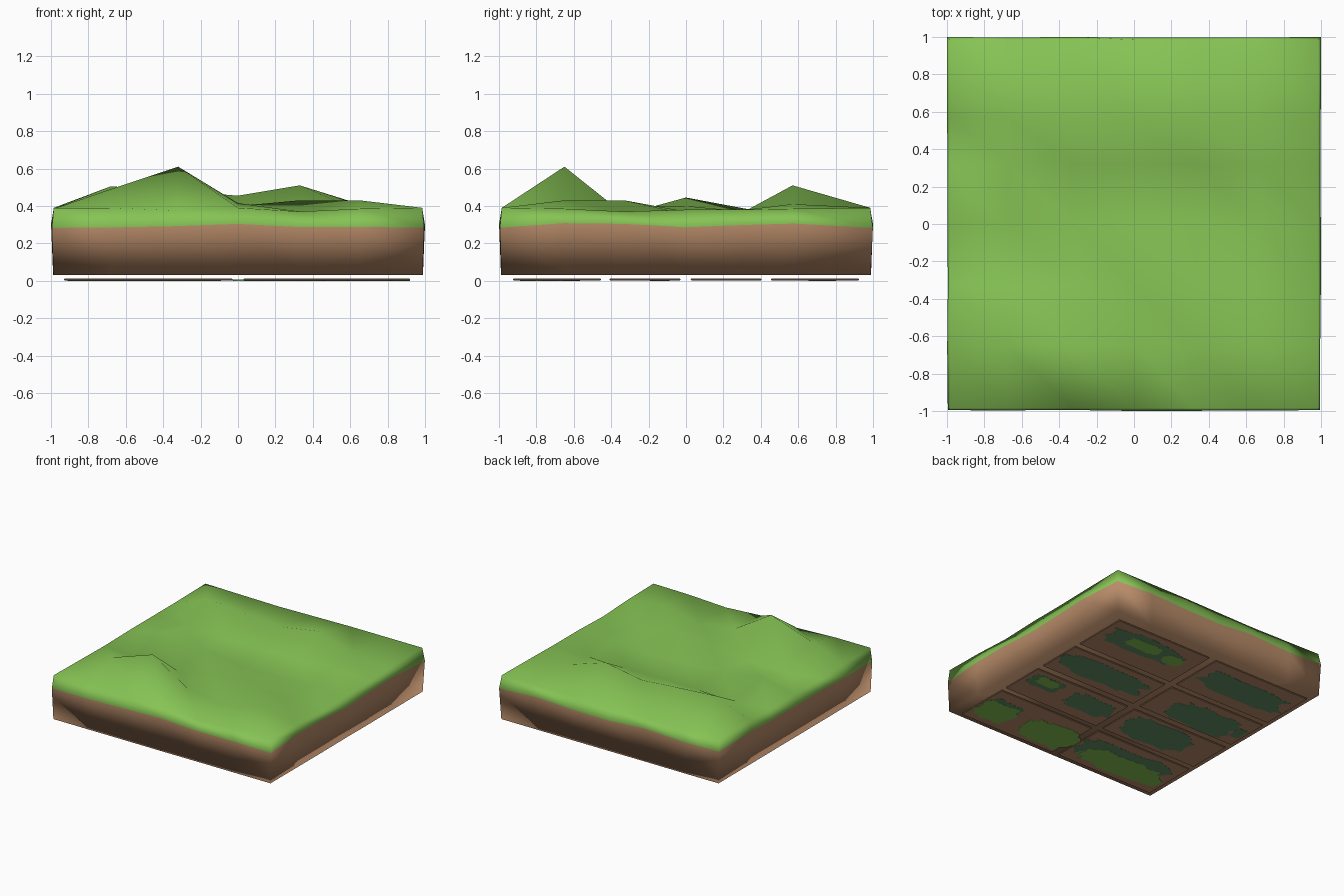
import bpy, bmesh, math, random

if "Cube" in bpy.data.objects:
    bpy.data.objects.remove(bpy.data.objects["Cube"])
random.seed(4)


def material(name, rgb):
    m = bpy.data.materials.new(name)
    m.diffuse_color = (*rgb, 1)
    m.use_nodes = True
    m.node_tree.nodes["Principled BSDF"].inputs["Base Color"].default_value = m.diffuse_color
    return m


GRASS = material("grass green", (0.24, 0.55, 0.09))
EARTH = material("earth tan", (0.48, 0.26, 0.14))
MOSS = material("moss green", (0.13, 0.28, 0.13))


def make_object(name, bm, mats):
    bmesh.ops.recalc_face_normals(bm, faces=bm.faces)
    me = bpy.data.meshes.new(name)
    bm.to_mesh(me)
    bm.free()
    for m in mats:
        me.materials.append(m)
    ob = bpy.data.objects.new(name, me)
    bpy.context.collection.objects.link(ob)
    return ob


# Terrain block: heights of the 7 x 7 grid points, rows from front to back
heights = [
    [0.39, 0.39, 0.375, 0.39, 0.37, 0.385, 0.39],
    [0.385, 0.49, 0.61, 0.415, 0.365, 0.43, 0.385],
    [0.38, 0.355, 0.355, 0.40, 0.43, 0.365, 0.37],
    [0.385, 0.445, 0.40, 0.37, 0.355, 0.37, 0.38],
    [0.385, 0.37, 0.37, 0.37, 0.37, 0.375, 0.38],
    [0.385, 0.505, 0.48, 0.455, 0.51, 0.41, 0.385],
    [0.39, 0.385, 0.38, 0.385, 0.39, 0.39, 0.39],
]
cols = [-0.985, -0.68, -0.32, 0, 0.33, 0.65, 0.985]
rows = [-0.985, -0.65, -0.33, 0, 0.32, 0.57, 0.985]
bm = bmesh.new()
grid = [[bm.verts.new((x, y, heights[j][i])) for i, x in enumerate(cols)]
        for j, y in enumerate(rows)]
for j in range(6):
    for i in range(6):
        a, b, c, d = grid[j][i], grid[j][i + 1], grid[j + 1][i + 1], grid[j + 1][i]
        bm.faces.new((a, b, d))
        bm.faces.new((b, c, d))

# Walls: rings hung from the rim, grass lip above and earth below
rim = ([grid[0][i] for i in range(6)] + [grid[j][6] for j in range(6)]
       + [grid[6][i] for i in range(6, 0, -1)] + [grid[j][0] for j in range(6, 0, -1)])
above = rim
for z, r, wave, push, mat in ((0.295, 0.997, 0.015, 0.003, 0),
                              (0.03, 0.988, 0, 0.001, 1)):
    ring = []
    for v in rim:
        s = (r + random.uniform(-push, push)) / 0.985
        ring.append(bm.verts.new((v.co.x * s, v.co.y * s, z + random.uniform(-wave, wave))))
    for k in range(24):
        n = (k + 1) % 24
        f = bm.faces.new((above[k], above[n], ring[n], ring[k]))
        f.material_index = mat
    above = ring

# Earth floor closing the block, shaded into the walls
centre = bm.verts.new((0, 0, 0.03))
for k in range(24):
    bm.faces.new((above[(k + 1) % 24], above[k], centre)).material_index = 1
for f in bm.faces:
    f.smooth = True
block = make_object("terrain_block", bm, [GRASS, EARTH])
wn = block.modifiers.new("area_normals", 'WEIGHTED_NORMAL')
wn.mode = 'FACE_AREA'
wn.weight = 50


def slab(name, points, z0, z1, mat, bevel=0):
    """Extruded outline."""
    bm = bmesh.new()
    f = bm.faces.new([bm.verts.new((x, y, z0)) for x, y in points])
    new = bmesh.ops.extrude_face_region(bm, geom=[f])["geom"]
    bmesh.ops.translate(bm, vec=(0, 0, z1 - z0),
                        verts=[g for g in new if isinstance(g, bmesh.types.BMVert)])
    if bevel:
        bmesh.ops.bevel(bm, geom=bm.edges[:], offset=bevel, segments=1, affect='EDGES')
    return make_object(name, bm, [mat])


# Earth plates under the block, two columns by four rows
for x0, x1 in ((-0.93, -0.03), (0.03, 0.92)):
    for y0, y1 in ((-0.925, -0.455), (-0.41, -0.03), (0.025, 0.405), (0.455, 0.925)):
        slab("plate", [(x0, y0), (x1, y0), (x1, y1), (x0, y1)], 0.002, 0.012, EARTH, 0.004)


# Moss and grass patches on the plates: squarish blobs with ragged edges
def patch(name, x, y, a, b, mat, z0):
    n = 26
    pts = []
    for k in range(n):
        t = 2 * math.pi * k / n
        s = random.uniform(0.84, 1.1)
        c, d = math.cos(t), math.sin(t)
        pts.append((x + a * s * math.copysign(abs(c) ** 0.55, c),
                    y + b * s * math.copysign(abs(d) ** 0.55, d)))
    slab(name, pts, z0, z0 + 0.007, mat)


for p in ((0.52, 0.74, 0.37, 0.12), (-0.48, 0.70, 0.40, 0.13), (0.49, 0.22, 0.39, 0.12),
          (-0.52, 0.18, 0.30, 0.15), (0.27, -0.20, 0.22, 0.11), (0.73, -0.16, 0.15, 0.09),
          (-0.40, -0.22, 0.31, 0.15), (-0.45, -0.68, 0.40, 0.16), (0.74, -0.68, 0.15, 0.13),
          (-0.86, 0.20, 0.05, 0.07)):
    patch("moss_patch", *p, MOSS, 0.001)
for p in ((0.53, 0.74, 0.16, 0.06), (0.22, 0.72, 0.09, 0.06), (0.73, -0.14, 0.10, 0.05),
          (0.75, -0.73, 0.16, 0.14), (0.22, -0.73, 0.24, 0.15), (-0.50, -0.75, 0.38, 0.12)):
    patch("grass_patch", *p, GRASS, 0.0)
